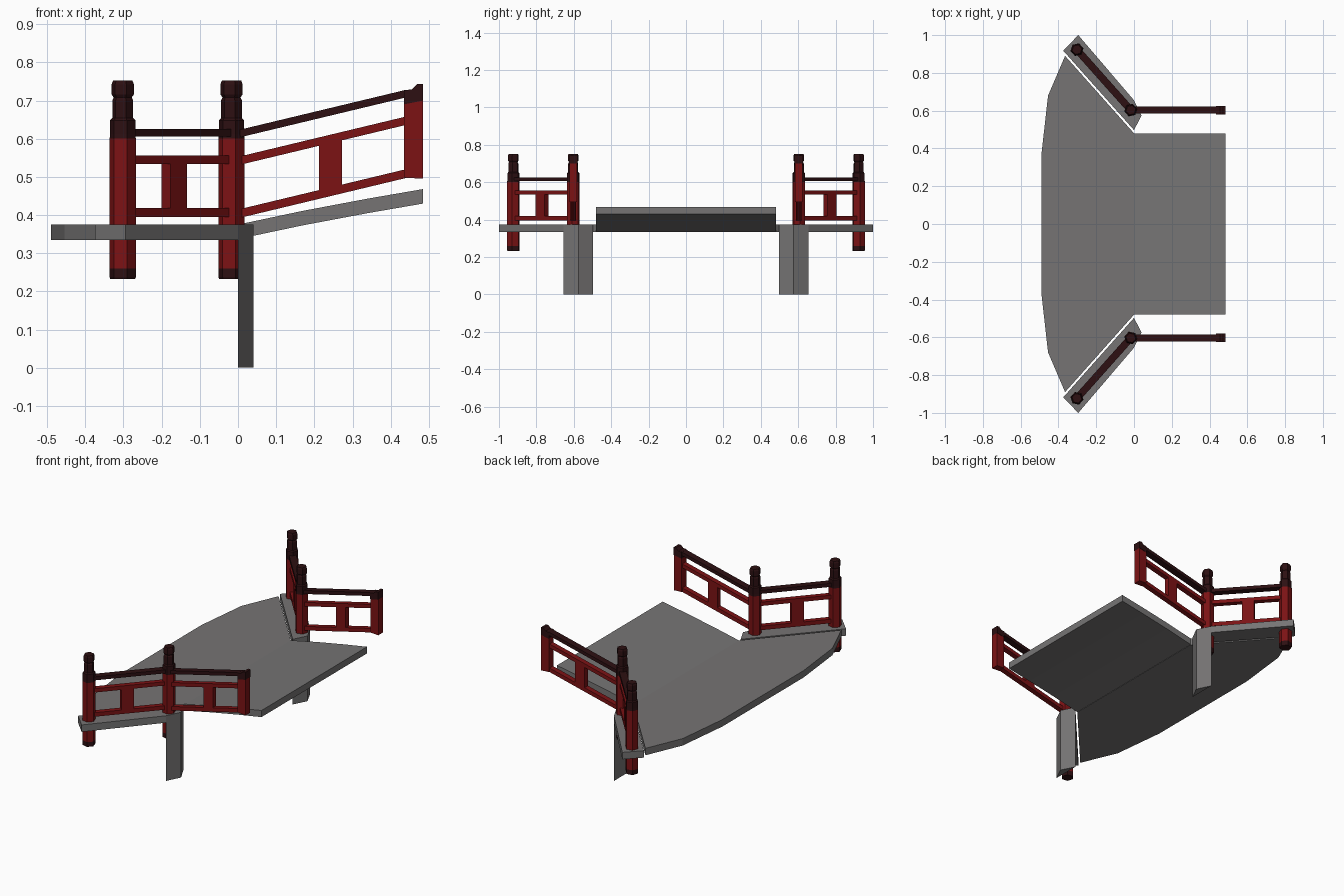
import bpy, bmesh, math
from mathutils import Vector

if "Cube" in bpy.data.objects:
    bpy.data.objects.remove(bpy.data.objects["Cube"])


def mat(name, col):
    m = bpy.data.materials.new(name)
    m.diffuse_color = (*col, 1)
    m.use_nodes = True
    m.node_tree.nodes["Principled BSDF"].inputs["Base Color"].default_value = m.diffuse_color
    return m


STONE = mat("grey stone", (0.18, 0.175, 0.175))
RED = mat("red paint", (0.2, 0.006, 0.007))
DARK = mat("dark maroon", (0.026, 0.005, 0.006))


def finish(name, bm, mats, mirror=True):
    bmesh.ops.recalc_face_normals(bm, faces=bm.faces)
    me = bpy.data.meshes.new(name)
    bm.to_mesh(me)
    bm.free()
    for m in mats:
        me.materials.append(m)
    ob = bpy.data.objects.new(name, me)
    bpy.context.collection.objects.link(ob)
    if mirror:
        md = ob.modifiers.new("mirror", 'MIRROR')
        md.use_axis = (False, True, False)
    return ob


def prism(bm, pts, offset):
    """Closed polygon pts extruded by offset."""
    a = [bm.verts.new(p) for p in pts]
    b = [bm.verts.new(Vector(p) + Vector(offset)) for p in pts]
    n = len(a)
    bm.faces.new(a)
    bm.faces.new(b[::-1])
    for i in range(n):
        bm.faces.new((a[i], a[(i + 1) % n], b[(i + 1) % n], b[i]))


def slab(name, outline, z0, z1, mirror=True):
    bm = bmesh.new()
    prism(bm, [(x, y, z0) for x, y in outline], (0, 0, z1 - z0))
    return finish(name, bm, [STONE], mirror)


def panel(name, start, direction, profile, thick, material):
    """Profile of (distance, z) points standing on a plan line, centred on it."""
    bm = bmesh.new()
    d = Vector((*direction, 0)).normalized()
    side = Vector((-d.y, d.x, 0)) * thick
    s = Vector((*start, 0)) - side / 2
    prism(bm, [s + d * u + Vector((0, 0, z)) for u, z in profile], side)
    return finish(name, bm, [material])


# Flared landing
half = [(0, 0.48), (-0.365, 0.89), (-0.455, 0.68), (-0.49, 0.37)]
slab("landing_deck", half + [(x, -y) for x, y in half[::-1]], 0.335, 0.375, False)

# Gently curved ramp
bm = bmesh.new()
top = [(0, 0.375), (0.17, 0.411), (0.34, 0.443), (0.485, 0.468)]
prof = top + [(x, z - 0.038) for x, z in top[::-1]]
prism(bm, [(x, -0.48, z) for x, z in prof], (0, 0.96, 0))
finish("ramp_deck", bm, [STONE], False)

# Wing kerbs and triangular piers
slab("wing_kerb", [(0, 0.497), (0.04, 0.575), (0, 0.655), (-0.295, 1.0), (-0.375, 0.918)],
     0.335, 0.375)
slab("pier", [(0, 0.497), (0.04, 0.575), (0, 0.655)], 0, 0.335)

# Turned six-sided posts with dark foot and finial
OUTER, INNER = (-0.302, 0.923), (-0.017, 0.603)
POST = [(0.033, 0.232), (0.035, 0.237), (0.035, 0.26), (0.035, 0.60), (0.034, 0.612),
        (0.034, 0.648), (0.028, 0.654), (0.028, 0.70), (0.024, 0.708),
        (0.030, 0.716), (0.030, 0.742), (0.026, 0.752)]


def post(name, at):
    bm = bmesh.new()
    rings = []
    for r, z in POST:
        ring = []
        for k in range(6):
            a = math.radians(11.7 + 60 * k)
            ring.append(bm.verts.new((at[0] + r * math.cos(a), at[1] + r * math.sin(a), z)))
        rings.append(ring)
    for lo, hi in zip(rings, rings[1:]):
        for k in range(6):
            bm.faces.new((lo[k], lo[(k + 1) % 6], hi[(k + 1) % 6], hi[k]))
    bm.faces.new(rings[0][::-1])
    bm.faces.new(rings[-1])
    for f in bm.faces:
        f.material_index = 0 if 0.26 < f.calc_center_median().z < 0.60 else 1
    finish(name, bm, [RED, DARK])


post("outer_post", OUTER)
post("inner_post", INNER)

# Railings: bottom, middle and dark top rails, with one infill board each
RAILS = [("lower_rail", 0.395, 0.418, 0.03, RED),
         ("middle_rail", 0.534, 0.556, 0.03, RED),
         ("top_rail", 0.606, 0.626, 0.038, DARK)]
wing = (OUTER[0] - INNER[0], OUTER[1] - INNER[1])
length = math.hypot(*wing)
SLOPE = 0.24
for name, z0, z1, t, m in RAILS:
    panel("wing_" + name, INNER, wing,
          [(0, z0), (length, z0), (length, z1), (0, z1)], t, m)
    rise = SLOPE * 0.425
    panel("ramp_" + name, (0.015, 0.603), (1, 0),
          [(-0.025, z0 - 0.006), (0.425, z0 + rise), (0.425, z1 + rise), (-0.025, z1 - 0.006)], t, m)

mid = length * 0.525
panel("wing_infill", INNER, wing,
      [(mid - 0.033, 0.41), (mid + 0.033, 0.41), (mid + 0.033, 0.54), (mid - 0.033, 0.54)], 0.03, RED)
a, b = 0.197, 0.258
panel("ramp_infill", (0.015, 0.603), (1, 0),
      [(a, 0.41 + SLOPE * a), (b, 0.41 + SLOPE * b),
       (b, 0.542 + SLOPE * b), (a, 0.542 + SLOPE * a)], 0.03, RED)

# Half post at the end of the ramp with a dark sloped cap
panel("end_post", (0, 0.603), (1, 0),
      [(0.435, 0.498), (0.485, 0.495), (0.485, 0.70), (0.435, 0.69)], 0.042, RED)
panel("end_post_cap", (0, 0.603), (1, 0),
      [(0.435, 0.69), (0.485, 0.70), (0.485, 0.743), (0.47, 0.743), (0.455, 0.729), (0.435, 0.727)],
      0.046, DARK)
